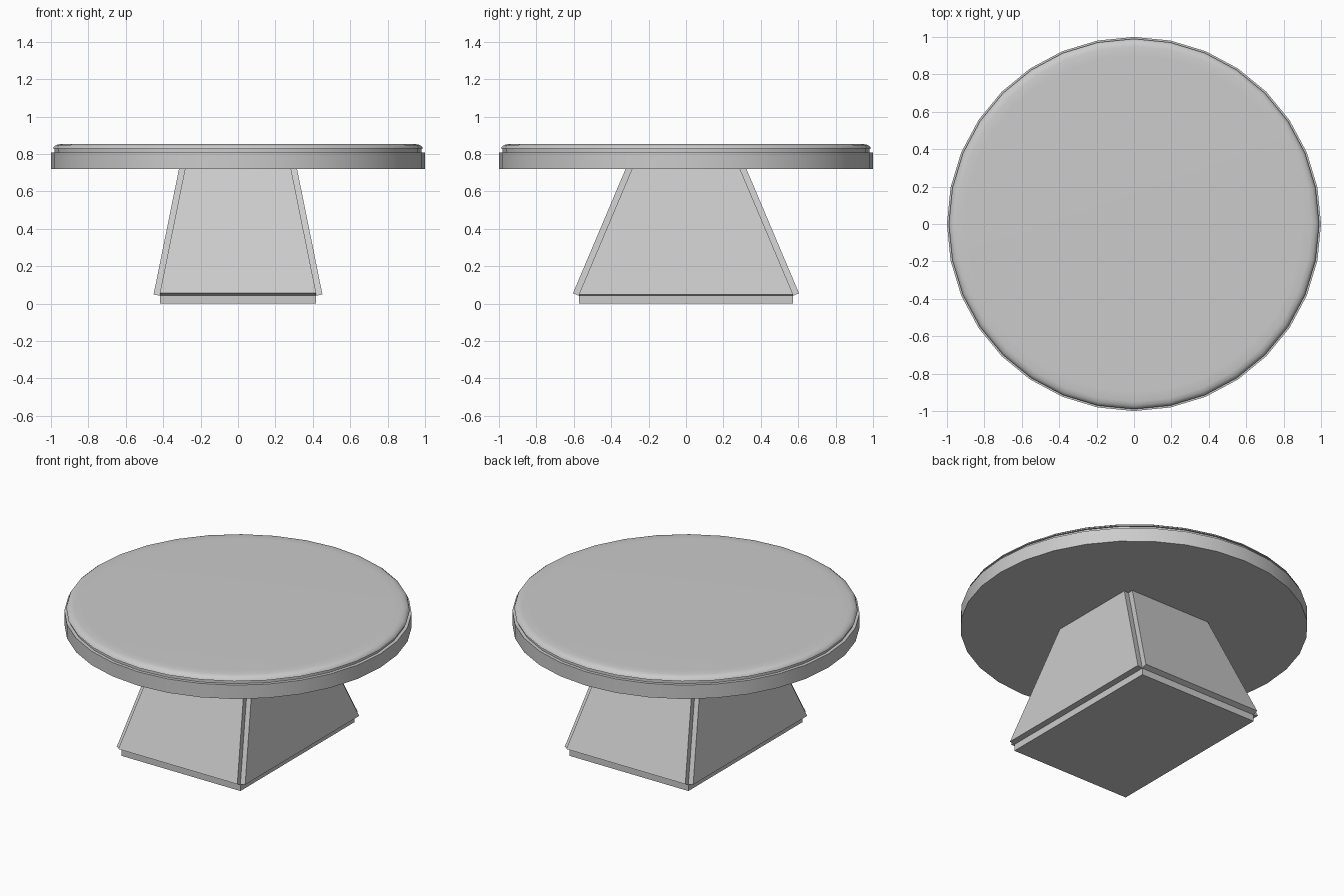
import bpy, bmesh, math

if "Cube" in bpy.data.objects:
    bpy.data.objects.remove(bpy.data.objects["Cube"])


def make_object(name, bm, smooth=False):
    bmesh.ops.recalc_face_normals(bm, faces=bm.faces)
    mesh = bpy.data.meshes.new(name)
    bm.to_mesh(mesh)
    bm.free()
    obj = bpy.data.objects.new(name, mesh)
    bpy.context.collection.objects.link(obj)
    if smooth:
        bpy.ops.object.select_all(action='DESELECT')
        obj.select_set(True)
        bpy.context.view_layer.objects.active = obj
        bpy.ops.object.shade_smooth_by_angle(angle=math.radians(40))
    return obj


def turned(name, profile, sides=32):
    """Stack of rings from (radius, z) pairs, capped at both ends."""
    bm = bmesh.new()
    rings = []
    for r, z in profile:
        rings.append([bm.verts.new((r * math.cos(2 * math.pi * i / sides),
                                    r * math.sin(2 * math.pi * i / sides), z))
                      for i in range(sides)])
    for a, b in zip(rings, rings[1:]):
        for i in range(sides):
            j = (i + 1) % sides
            bm.faces.new((a[i], a[j], b[j], b[i]))
    bm.faces.new(rings[0][::-1])
    bm.faces.new(rings[-1])
    return make_object(name, bm, smooth=True)


def frustum(bottom, top, z0, z1):
    """Tapered box from half-sizes at the bottom and top."""
    bm = bmesh.new()
    bmesh.ops.create_cube(bm, size=2)
    for v in bm.verts:
        hx, hy = top if v.co.z > 0 else bottom
        v.co = (v.co.x * hx, v.co.y * hy, z1 if v.co.z > 0 else z0)
    bm.normal_update()
    return bm


# Tabletop: plain rim, shallow groove, cushioned upper disc
turned("tabletop", [(1.0, 0.72), (1.0, 0.808), (0.98, 0.808), (0.98, 0.828),
                    (0.99, 0.828), (0.985, 0.838), (0.972, 0.848),
                    (0.95, 0.853), (0.90, 0.854)])

# Pedestal: tapered core with a raised panel on each of the four sides
bm = frustum((0.418, 0.573), (0.281, 0.286), 0.042, 0.72)
panels = [f for f in bm.faces if abs(f.normal.z) < 0.8]
for f in bmesh.ops.extrude_discrete_faces(bm, faces=panels)["faces"]:
    bmesh.ops.translate(bm, verts=f.verts, vec=f.normal * 0.034)
make_object("pedestal", bm)

# Foot plate
make_object("foot_plate", frustum((0.418, 0.573), (0.418, 0.573), 0.0, 0.042))
